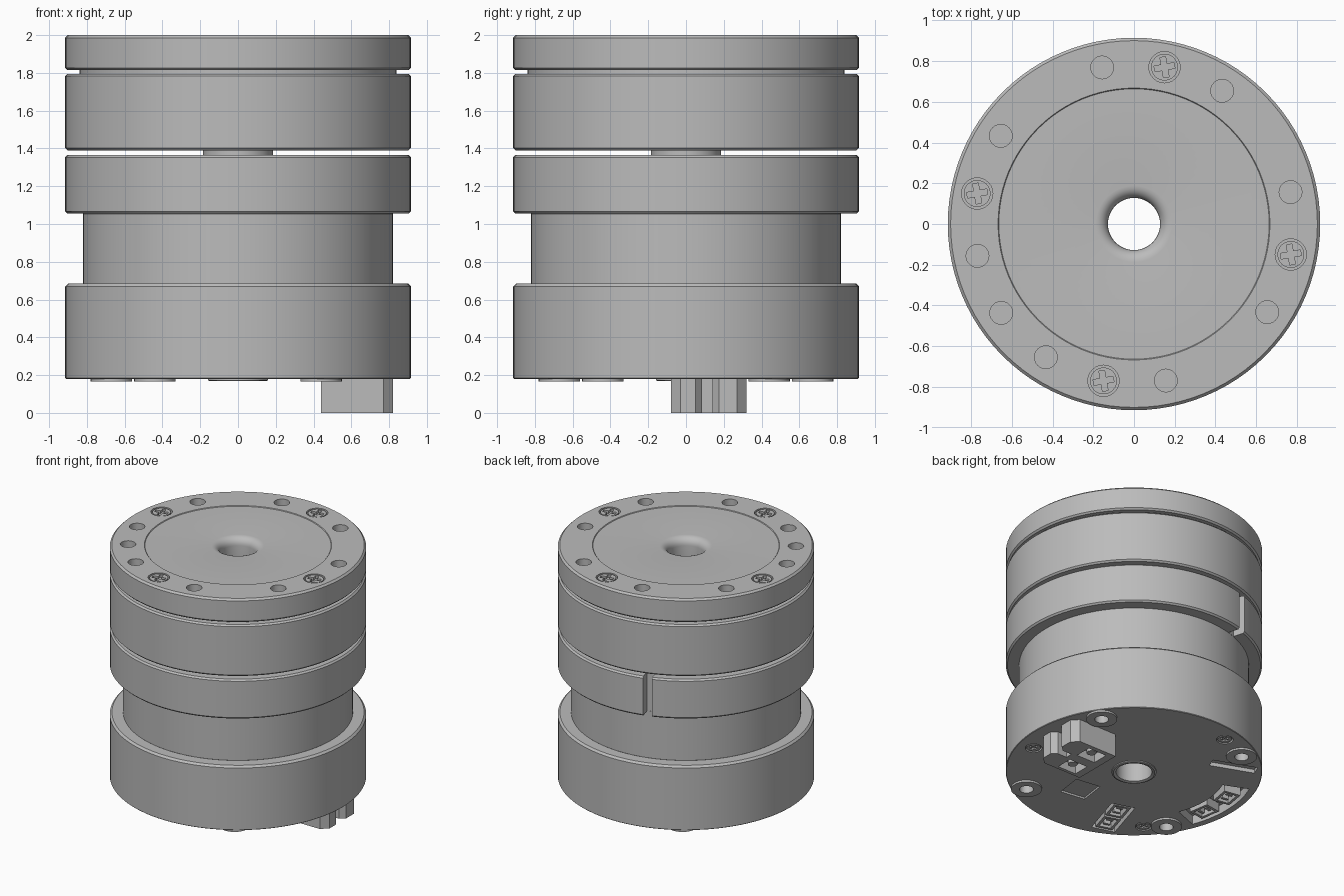
import bpy, bmesh
from math import cos, sin, pi, radians
from mathutils import Matrix

if "Cube" in bpy.data.objects:
    bpy.data.objects.remove(bpy.data.objects["Cube"])

GREY = (0.5, 0.5, 0.5, 1)
metal = bpy.data.materials.new("plain grey")
metal.use_nodes = True
metal.diffuse_color = GREY
metal.node_tree.nodes["Principled BSDF"].inputs["Base Color"].default_value = GREY

R = 0.915      # outer radius of the housing
BORE = 0.128   # radius of the central hole
SEG = 96
BASE = 0.18    # height of the underside


def finish(name, bm):
    bmesh.ops.recalc_face_normals(bm, faces=bm.faces)
    mesh = bpy.data.meshes.new(name)
    bm.to_mesh(mesh)
    bm.free()
    mesh.materials.append(metal)
    ob = bpy.data.objects.new(name, mesh)
    bpy.context.collection.objects.link(ob)
    return ob


def lathe(name, profile, seg=SEG):
    """Revolve a closed (radius, height) profile around z."""
    bm = bmesh.new()
    rings = [[bm.verts.new((r * cos(2 * pi * i / seg), r * sin(2 * pi * i / seg), z))
              for i in range(seg)] for r, z in profile]
    for k, a in enumerate(rings):
        b = rings[(k + 1) % len(rings)]
        for i in range(seg):
            j = (i + 1) % seg
            bm.faces.new((a[i], a[j], b[j], b[i]))
    return finish(name, bm)


def drum(name, z0, z1, r=R, c=0.012):
    """Ring with a bore and small bevels on the outer edges."""
    return lathe(name, [(BORE, z0), (r - c, z0), (r, z0 + c),
                        (r, z1 - c), (r - c, z1), (BORE, z1)])


def prism(bm, pts, z0, z1):
    """Extrude an outline between two heights."""
    low = [bm.verts.new((x, y, z0)) for x, y in pts]
    high = [bm.verts.new((x, y, z1)) for x, y in pts]
    bm.faces.new(low[::-1])
    bm.faces.new(high)
    for i in range(len(pts)):
        j = (i + 1) % len(pts)
        bm.faces.new((low[i], low[j], high[j], high[i]))


def disc(x, y, r, n=24):
    return [(x + r * cos(2 * pi * i / n), y + r * sin(2 * pi * i / n)) for i in range(n)]


def rect(x, y, w, h, turn=0.0):
    c, s = cos(turn), sin(turn)
    return [(x + c * a - s * b, y + s * a + c * b)
            for a, b in ((-w / 2, -h / 2), (w / 2, -h / 2), (w / 2, h / 2), (-w / 2, h / 2))]


def cross(x, y, size, w, turn):
    a, b = size / 2, w / 2
    pts = [(a, -b), (a, b), (b, b), (b, a), (-b, a), (-b, b),
           (-a, b), (-a, -b), (-b, -b), (-b, -a), (b, -a), (b, -b)]
    c, s = cos(turn), sin(turn)
    return [(x + c * p - s * q, y + s * p + c * q) for p, q in pts]


def sector(r0, r1, a0, a1, n=14):
    angles = [radians(a0 + (a1 - a0) * i / n) for i in range(n + 1)]
    return ([(r1 * cos(a), r1 * sin(a)) for a in angles]
            + [(r0 * cos(a), r0 * sin(a)) for a in reversed(angles)])


def polar(r, degrees):
    return r * cos(radians(degrees)), r * sin(radians(degrees))


def solid(name, *prisms):
    bm = bmesh.new()
    for pts, z0, z1 in prisms:
        prism(bm, pts, z0, z1)
    return finish(name, bm)


def cut(ob, *prisms):
    """Subtract prisms from an object and discard the cutter."""
    cutter = solid("cutter", *prisms)
    cutter.hide_render = True
    mod = ob.modifiers.new("cut", 'BOOLEAN')
    mod.operation, mod.solver, mod.object = 'DIFFERENCE', 'EXACT', cutter
    deps = bpy.context.evaluated_depsgraph_get()
    mesh = bpy.data.meshes.new_from_object(ob.evaluated_get(deps))
    ob.modifiers.clear()
    ob.data = mesh
    bpy.data.objects.remove(cutter)


# Stacked housing drums
base = lathe("base_housing", [(BORE, BASE), (R - 0.004, BASE), (R, BASE + 0.004),
                              (R, 0.67), (R - 0.015, 0.685), (BORE, 0.685)])
drum("neck", 0.685, 1.055, 0.82, 0.001)
ring = drum("lower_ring", 1.055, 1.365)
lathe("output_shaft", [(BORE, 1.36), (0.185, 1.36), (0.185, 1.395), (BORE, 1.395)], 48)
drum("middle_housing", 1.39, 1.795)
drum("spacer", 1.79, 1.82, 0.84, 0.001)

# Top plate with a rounded bore mouth and a slightly sunk centre disc
lip = [(BORE + 0.06 * (1 - cos(a)), 1.935 + 0.06 * sin(a))
       for a in [radians(15 * k) for k in range(6, -1, -1)]]
top = lathe("top_plate", [(BORE, 1.815), (R - 0.012, 1.815), (R, 1.827), (R, 1.986),
                          (R - 0.014, 2), (0.668, 2), (0.664, 1.995)] + lip)

# Mounting holes and screw seats in the top plate
hole_angles = [11.5 + 45 * k for k in range(8)] + [213.8]
hole_angles.remove(11.5 + 45 * 5)
hole_angles.append(236.5)
screw_spots = [polar(0.785, 79 + 90 * k) for k in range(4)]
cut(top, *[(disc(*polar(0.785, a), 0.056), 1.94, 2.1) for a in hole_angles],
    *[(disc(x, y, 0.077), 1.97, 2.1) for x, y in screw_spots])

for k, (x, y) in enumerate(screw_spots):
    screw = solid(f"top_screw_{k + 1}", (disc(x, y, 0.066), 1.96, 1.997))
    cut(screw, (cross(x, y, 0.1, 0.028, radians(10)), 1.975, 2.1))

# Vertical slot in the lower ring
cut(ring, (rect(*polar(0.9, 107.5), 0.16, 0.065, radians(107.5)), 1, 1.4))

# Recesses on the underside
boss_spots = [(0.67, 0.44), (-0.44, 0.67), (-0.67, -0.44), (0.44, -0.67)]
small_screws = [polar(0.79, a) for a in (-15, 105, 225)]
SOCKET = (-0.31, -0.6)
TILT = radians(-17)
cut(base,
    (sector(0.66, 0.86, 157, 201), 0.1, 0.25),
    (rect(*SOCKET, 0.18, 0.37, TILT), 0.1, 0.23),
    (rect(0.13, -0.44, 0.2, 0.21, radians(-8)), 0.1, 0.195),
    (rect(-0.5, 0.51, 0.34, 0.08, radians(159)), 0.1, 0.21),
    *[(disc(x, y, 0.06), 0.1, 0.2) for x, y in small_screws],
    *[(disc(x, y, 0.05), 0.1, 0.26) for x, y in boss_spots])

# Raised rim around the bore
lathe("bore_rim", [(BORE, 0.2), (0.16, 0.2), (0.16, 0.172), (0.148, 0.168), (BORE, 0.174)], 48)

# Mounting bosses and small screws
for k, (x, y) in enumerate(boss_spots):
    boss = solid(f"boss_{k + 1}", (disc(x, y, 0.11, 32), 0.165, 0.185))
    cut(boss, (disc(x, y, 0.05), 0.1, 0.3))
for k, (x, y) in enumerate(small_screws):
    screw = solid(f"base_screw_{k + 1}", (disc(x, y, 0.05), 0.182, 0.21))
    cut(screw, (cross(x, y, 0.07, 0.02, 0), 0.1, 0.195))

# Signal sockets: hollow blocks with pins
offset = Matrix.Rotation(TILT, 2)
spots = [(polar(0.765, 170), radians(-10)), (polar(0.765, 189), radians(9))]
for d in (-0.09, 0.09):
    dx, dy = -sin(TILT) * d, cos(TILT) * d
    spots.append(((SOCKET[0] + dx, SOCKET[1] + dy), TILT))
for k, ((x, y), turn) in enumerate(spots):
    socket = solid(f"signal_socket_{k + 1}", (rect(x, y, 0.13, 0.16, turn), 0.182, 0.255))
    cut(socket, (rect(x, y, 0.09, 0.12, turn), 0.1, 0.235))
    pins = []
    for d in (-0.03, 0.03):
        pins.append((rect(x - sin(turn) * d, y + cos(turn) * d, 0.05, 0.02, turn), 0.19, 0.24))
    solid(f"signal_pins_{k + 1}", *pins)

# Power connector: chamfered block with two lobes, cavities and pins
LOBES = (0.01, 0.22)
outline = [(0.44, -0.08), (0.77, -0.08), (0.82, -0.03), (0.82, 0.05), (0.78, 0.085),
           (0.7, 0.085), (0.7, 0.14), (0.78, 0.14), (0.82, 0.175), (0.82, 0.27),
           (0.77, 0.32), (0.44, 0.32)]
plug = solid("power_connector", (outline, 0, 0.19))
cut(plug, *[(rect(0.58, y, 0.16, 0.13), -0.1, 0.07) for y in LOBES])
solid("power_pins", *[(disc(0.58, y, 0.035, 16), 0.02, 0.09) for y in LOBES])

# Smooth curved walls, keep sharp edges
for ob in bpy.context.scene.objects:
    ob.select_set(ob.type == 'MESH')
    if ob.type == 'MESH':
        bpy.context.view_layer.objects.active = ob
bpy.ops.object.shade_smooth_by_angle(angle=radians(30))
